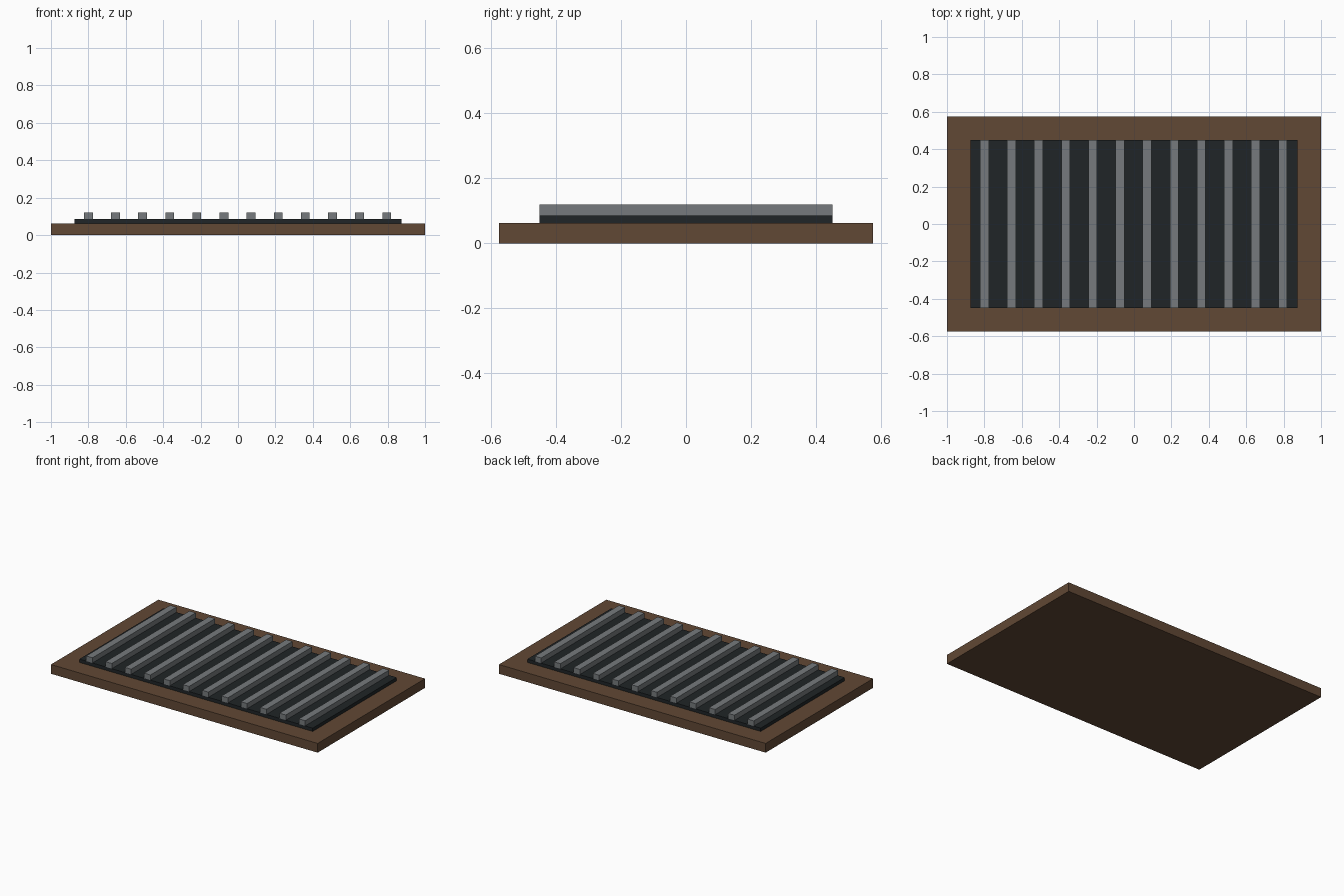
import bpy

if "Cube" in bpy.data.objects:
    bpy.data.objects.remove(bpy.data.objects["Cube"])


def material(name, rgb):
    mat = bpy.data.materials.new(name)
    mat.diffuse_color = (*rgb, 1)
    mat.use_nodes = True
    mat.node_tree.nodes["Principled BSDF"].inputs["Base Color"].default_value = mat.diffuse_color
    return mat


def box(name, x, half_x, half_y, z0, z1, mat):
    bpy.ops.mesh.primitive_cube_add(size=2, location=(x, 0, (z0 + z1) / 2))
    obj = bpy.context.object
    obj.name = name
    obj.scale = (half_x, half_y, (z1 - z0) / 2)
    bpy.ops.object.transform_apply(location=False, rotation=False, scale=True)
    obj.data.materials.append(mat)
    return obj


wood = material("brown_wood", (0.12, 0.065, 0.035))
dark = material("dark_metal", (0.014, 0.018, 0.02))
grey = material("grey_metal", (0.18, 0.195, 0.205))

# Wooden base board and the dark backing panel on it
box("base_board", 0, 1.0, 0.575, 0, 0.0625, wood)
box("backing_panel", 0, 0.875, 0.45, 0.0625, 0.085, dark)

# Row of evenly spaced slats
for i in range(12):
    box(f"slat_{i + 1}", -0.8 + 0.145 * i, 0.0235, 0.45, 0.085, 0.12, grey)
